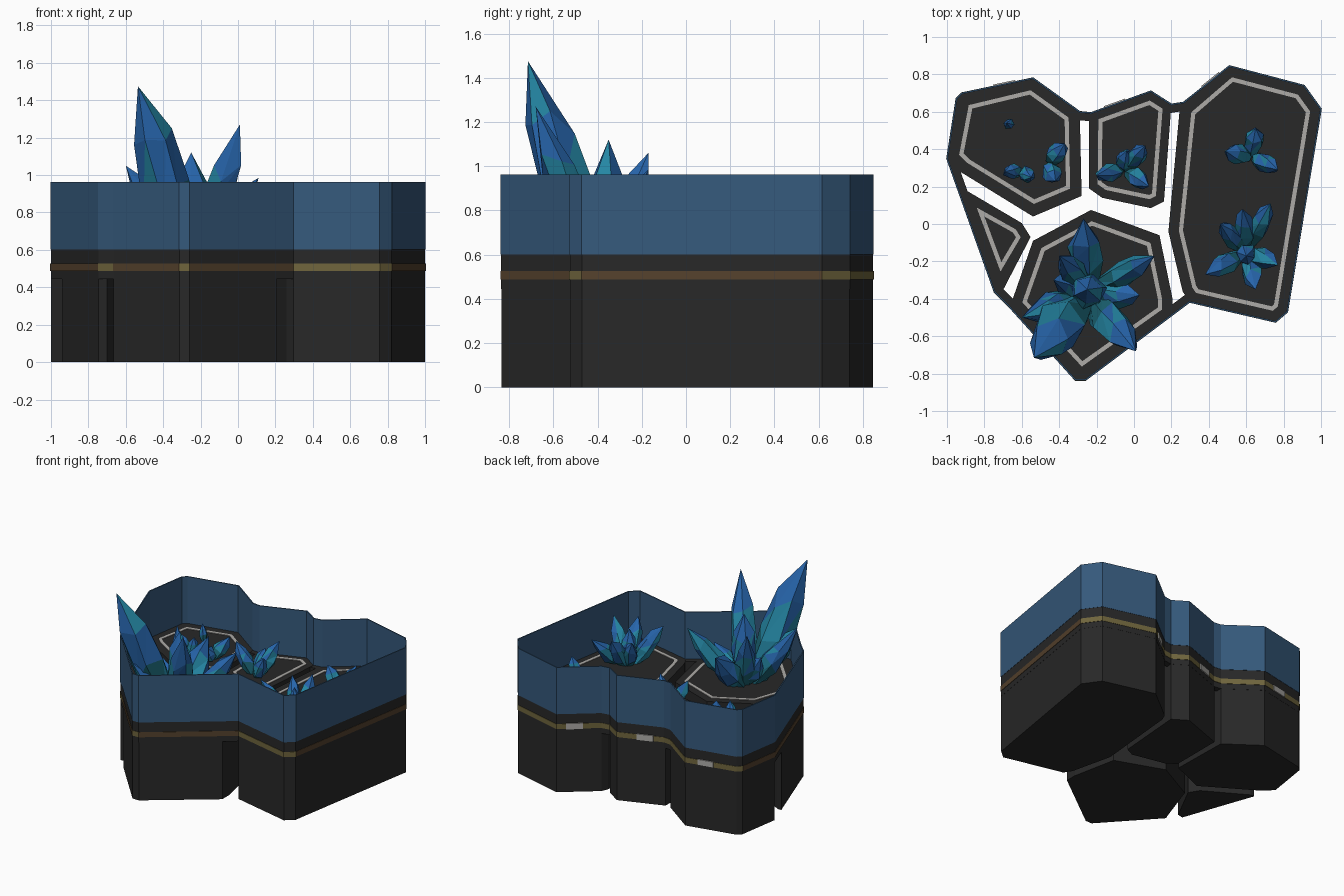
import bpy, bmesh, math, random
from mathutils import Vector, Matrix

if "Cube" in bpy.data.objects:
    bpy.data.objects.remove(bpy.data.objects["Cube"])

random.seed(7)


def material(name, rgb):
    m = bpy.data.materials.new(name)
    m.diffuse_color = (*rgb, 1)
    m.use_nodes = True
    m.node_tree.nodes["Principled BSDF"].inputs["Base Color"].default_value = m.diffuse_color
    return m


DARK = material("charcoal", (0.021, 0.021, 0.021))
BLUE = material("steel_blue", (0.036, 0.10, 0.20))
BROWN = material("bronze", (0.09, 0.054, 0.026))
OLIVE = material("old_gold", (0.16, 0.13, 0.046))
GREY = material("pale_grey", (0.42, 0.41, 0.39))
DEEP = material("deep_teal", (0.012, 0.14, 0.19))
TEAL = material("teal", (0.018, 0.24, 0.37))
TIP = material("crystal_blue", (0.02, 0.13, 0.41))


def finish(name, bm, mats):
    bmesh.ops.recalc_face_normals(bm, faces=bm.faces[:])
    me = bpy.data.meshes.new(name)
    bm.to_mesh(me)
    bm.free()
    for m in mats:
        me.materials.append(m)
    ob = bpy.data.objects.new(name, me)
    bpy.context.collection.objects.link(ob)


def ccw(poly):
    area = sum(a[0] * b[1] - b[0] * a[1] for a, b in zip(poly, poly[1:] + poly[:1]))
    return poly if area > 0 else poly[::-1]


def merge_short(poly, limit):
    """Replace each very short edge by its midpoint."""
    pts = [Vector(p) for p in poly]
    i = 0
    while i < len(pts):
        j = (i + 1) % len(pts)
        if (pts[i] - pts[j]).length < limit:
            pts[i] = (pts[i] + pts[j]) / 2
            pts.pop(j)
        i += 1
    return [tuple(p) for p in pts]


def offset(poly, d):
    """Move every edge of a counter-clockwise polygon outward by d."""
    out, n = [], len(poly)
    for i in range(n):
        a, p, b = (Vector(poly[k % n]) for k in (i - 1, i, i + 1))
        e1, e2 = (p - a).normalized(), (b - p).normalized()
        n1, n2 = Vector((e1.y, -e1.x)), Vector((e2.y, -e2.x))
        out.append(tuple(p + (n1 + n2) * d / (1 + n1.dot(n2))))
    return out


def prism(name, poly, z0, z1, mat):
    bm = bmesh.new()
    f = bm.faces.new([bm.verts.new((x, y, z0)) for x, y in poly])
    ext = bmesh.ops.extrude_face_region(bm, geom=[f])
    verts = [v for v in ext["geom"] if isinstance(v, bmesh.types.BMVert)]
    bmesh.ops.translate(bm, verts=verts, vec=(0, 0, z1 - z0))
    # the starting face is kept as the underside
    if not any(abs(g.calc_center_median().z - z0) < 1e-5 for g in bm.faces):
        bm.faces.new([v for v in bm.verts if abs(v.co.z - z0) < 1e-5])
    finish(name, bm, [mat])


def ring(name, poly, d_out, d_in, z0, z1, mats, second=()):
    """Hollow band round a polygon; segments listed in second use mats[1]."""
    bm = bmesh.new()
    loops = [[bm.verts.new((x, y, z)) for x, y in offset(poly, d)]
             for d, z in ((d_out, z0), (d_out, z1), (d_in, z1), (d_in, z0))]
    n = len(poly)
    for k in range(4):
        a, b = loops[k], loops[(k + 1) % 4]
        for i in range(n):
            j = (i + 1) % n
            f = bm.faces.new((a[i], a[j], b[j], b[i]))
            f.material_index = 1 if i in second else 0
    finish(name, bm, mats)


# Five cells; the overall outline is chained from their outer corners
left = [(-1, .35), (-.95, .67), (-.92, .7), (-.54, .78), (-.29, .6),
        (-.28, .15), (-.54, .04), (-.93, .28)]
middle = [(-.24, .59), (-.23, .594), (.09, .71), (.2, .64), (.16, .12),
          (.09, .085), (-.17, .14), (-.24, .19)]
right = [(.265, .65), (.51, .845), (.91, .74), (1, .615), (.82, -.47),
         (.757, -.524), (.297, -.417), (.26, -.36), (.184, -.04), (.243, .6)]
front = [(-.23, .075), (.136, -.06), (.206, -.4), (.206, -.485), (-.26, -.835),
         (-.313, -.835), (-.666, -.444), (-.655, -.42), (-.54, -.09)]
corner = [(-.942, .187), (-.91, .187), (-.6, .005), (-.553, -.07), (-.7, -.353),
          (-.746, -.364)]
outline = ccw(left[:5] + middle[1:4] + right[:7] + front[4:7] + corner[5:])

# Pillars with an inlaid pale line on each top
for name, poly, inset in (("left", left, .06), ("middle", middle, .045), ("right", right, .055),
                          ("front", front, .055), ("corner", corner, .045)):
    prism(name + "_pillar", ccw(poly), 0, .602, DARK)
    line = offset(merge_short(ccw(poly), .06), -inset)
    ring(name + "_floor_line", line, 0, -.022, .601, .606, [GREY])

# Bands and tall wall around the outline
edges = [(Vector(a), Vector(b)) for a, b in zip(outline, outline[1:] + outline[:1])]
olive = []
for i, (a, b) in enumerate(edges):
    m = (a + b) / 2
    if (b - a).length < .2 or (m.y > .6 and m.x > -.8) or (m.x > .4 and m.y < -.4):
        olive.append(i)
ring("dark_collar", outline, .001, -.045, .445, .601, [DARK])
ring("gold_band", outline, .004, -.01, .487, .526, [BROWN, OLIVE], olive)
ring("blue_wall", outline, .003, -.005, .601, .962, [BLUE])

# Small grey plates on the back wall of the three rear cells
for name, a, b, t in (("left", left[2], left[3], .6), ("middle", middle[1], middle[2], .4),
                      ("right", right[0], right[1], .6)):
    a, b = Vector(a), Vector(b)
    p, d = a.lerp(b, t), b - a
    bm = bmesh.new()
    bmesh.ops.create_cube(bm, size=1, matrix=Matrix.Translation((p.x, p.y, .508))
                          @ Matrix.Rotation(math.atan2(d.y, d.x), 4, 'Z')
                          @ Matrix.Diagonal((.12, .02, .045, 1)))
    finish(name + "_back_plate", bm, [GREY])


def crystal(bm, base, tip, r, n=6):
    """Faceted shard: narrow foot, wide body, shoulder, sharp tip."""
    base, tip = Vector(base), Vector(tip)
    axis = tip - base
    rot = axis.to_track_quat('Z', 'Y')
    spin = random.random() * 6
    rings = []
    for t, s in ((0, .62), (.36, 1), (.66, .82)):
        loop = []
        for k in range(n):
            a = spin + math.tau * k / n + random.uniform(-.15, .15)
            rr = r * s * random.uniform(.85, 1.1)
            tt = t + (random.uniform(-.09, .09) if t else 0)
            p = base + axis * tt + rot @ Vector((rr * math.cos(a), rr * math.sin(a), 0))
            loop.append(bm.verts.new((p.x, p.y, max(p.z, .595))))
        rings.append(loop)
    top = bm.verts.new(tip)
    bm.faces.new(rings[0][::-1])
    for k in range(n):
        j = (k + 1) % n
        for level in (0, 1):
            a, b = rings[level], rings[level + 1]
            for tri in ((a[k], a[j], b[j]), (a[k], b[j], b[k])):
                f = bm.faces.new(tri)
                f.material_index = level + (random.random() > .6)
        f = bm.faces.new((rings[2][k], rings[2][j], top))
        f.material_index = 2 if random.random() < .9 else 1


def cluster(name, cx, cy, shards):
    """Shards fan out from a common centre; each is tip x, y, z and radius."""
    bm = bmesh.new()
    for x, y, z, r in shards:
        crystal(bm, (cx + .2 * (x - cx), cy + .2 * (y - cy), .6), (x, y, z), r)
    finish(name, bm, [DEEP, TEAL, TIP])


# Large crystal cluster
cluster("large_crystals", -.24, -.37, [
    (-.535, -.715, 1.475, .135), (.01, -.68, 1.27, .095), (-.6, -.5, 1.05, .08),
    (.11, -.17, .985, .075), (-.4, -.17, 1.06, .08), (-.27, .03, .93, .1),
    (-.25, -.35, 1.12, .1), (-.08, -.64, .86, .08), (-.43, -.3, .85, .07),
    (.03, -.38, .82, .08), (-.42, -.68, .95, .09)])

# Small clusters: centre, height, shard radius, then tip positions
for name, cx, cy, h, r, tips in (
        ("right_front_crystals", .6, -.15, .3, .06,
         [(.73, .11), (.38, -.27), (.77, -.22), (.58, .08), (.65, -.35), (.46, 0), (.6, -.17)]),
        ("right_back_crystals", .63, .36, .2, .058, [(.65, .51), (.49, .39), (.77, .29)]),
        ("middle_crystals", -.05, .29, .22, .055,
         [(.06, .42), (-.2, .26), (.08, .2), (-.04, .39)]),
        ("left_crystals", -.46, .32, .16, .055, [(-.37, .43), (-.42, .23)]),
        ("left_side_crystals", -.6, .28, .15, .045, [(-.69, .28), (-.55, .25)]),
        ("left_tiny_crystal", -.66, .53, .12, .03, [(-.68, .54)])):
    cluster(name, cx, cy, [(x, y, .6 + h * random.uniform(.75, 1.1), r) for x, y in tips])
